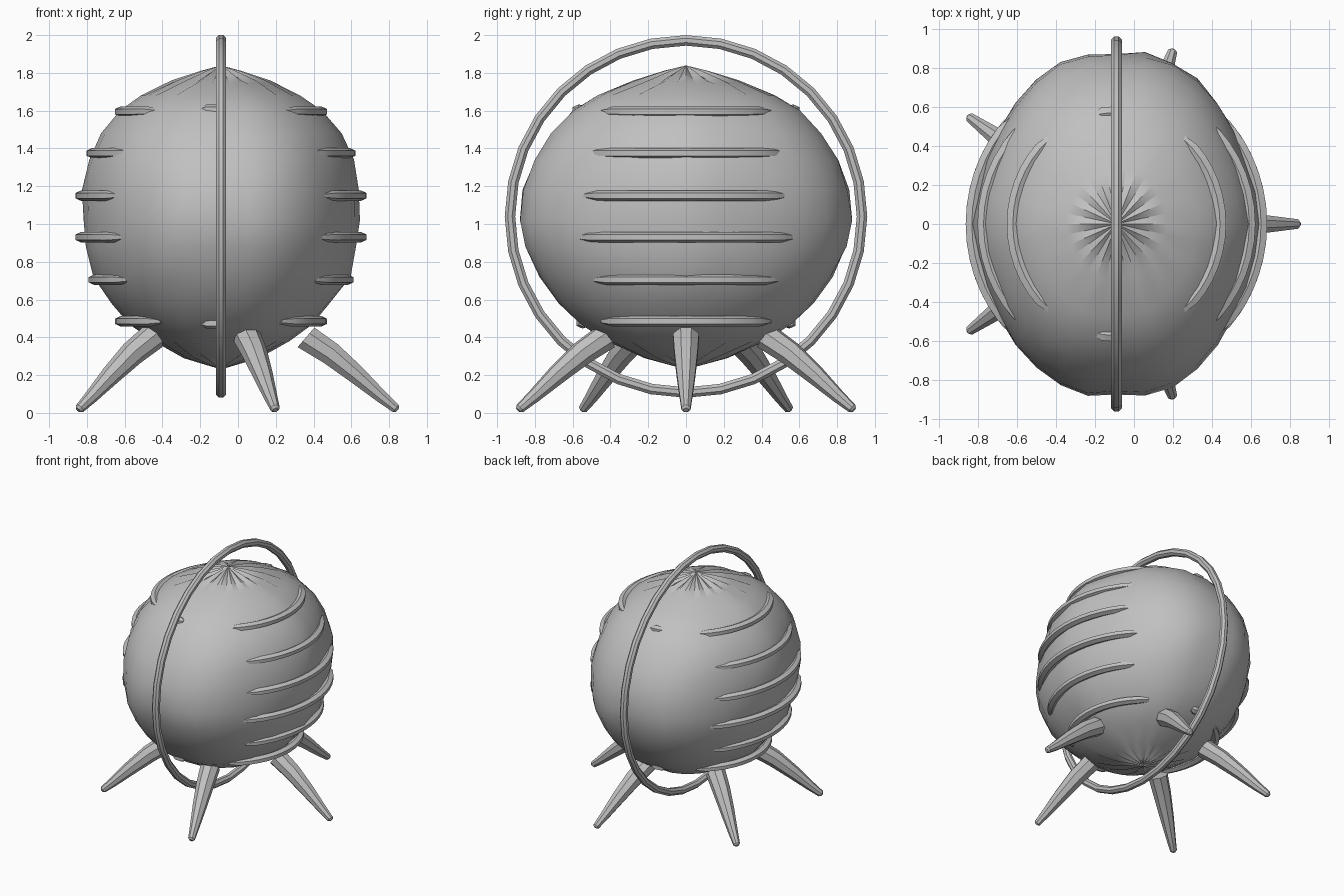
import bpy, bmesh, math, random
from math import sin, cos, pi, radians
from mathutils import Vector

random.seed(4)
if "Cube" in bpy.data.objects:
    bpy.data.objects.remove(bpy.data.objects["Cube"])

CX = -0.09  # centre line of the body

grey = bpy.data.materials.new("plain grey")
grey.use_nodes = True
tone = (0.53, 0.53, 0.53, 1)
grey.diffuse_color = tone
grey.node_tree.nodes["Principled BSDF"].inputs["Base Color"].default_value = tone


def loft(name, rings, closed=False, caps=True, angle=30):
    """Skin a list of equal-length point rings into one object."""
    bm = bmesh.new()
    rows = [[bm.verts.new(p) for p in ring] for ring in rings]
    n = len(rows[0])
    pairs = list(zip(rows, rows[1:]))
    if closed:
        pairs.append((rows[-1], rows[0]))
    for a, b in pairs:
        for i in range(n):
            j = (i + 1) % n
            bm.faces.new((a[i], a[j], b[j], b[i]))
    if caps and not closed:
        bm.faces.new(rows[0])
        bm.faces.new(rows[-1])
    bmesh.ops.remove_doubles(bm, verts=bm.verts, dist=0.0005)
    bmesh.ops.recalc_face_normals(bm, faces=bm.faces)
    mesh = bpy.data.meshes.new(name)
    bm.to_mesh(mesh)
    bm.free()
    ob = bpy.data.objects.new(name, mesh)
    bpy.context.collection.objects.link(ob)
    mesh.materials.append(grey)
    bpy.ops.object.select_all(action='DESELECT')
    ob.select_set(True)
    bpy.context.view_layer.objects.active = ob
    bpy.ops.object.shade_smooth_by_angle(angle=radians(angle))
    return ob


def section(centre, out, up, w, h, sides):
    """Polygon cross-section spanned by two directions."""
    return [centre + out * w * cos(2 * pi * (k + .5) / sides)
            + up * h * sin(2 * pi * (k + .5) / sides) for k in range(sides)]


# Body: stacked ellipses (height, x radius, y radius), pleated near the poles,
# with full front and back lobes and slightly sunken shoulders beside them
profile = [(0.23, .0, .0), (0.30, .20, .22), (0.38, .36, .42), (0.47, .49, .56),
           (0.58, .58, .67), (0.72, .68, .77), (0.88, .715, .85), (1.02, .73, .875),
           (1.18, .73, .86), (1.34, .70, .80), (1.48, .64, .71), (1.60, .535, .60),
           (1.68, .42, .47), (1.75, .26, .28), (1.80, .11, .12), (1.84, .0, .0)]
SEG = 32
rings = []
for z, rx, ry in profile:
    ring = []
    for i in range(SEG):
        t = 2 * pi * i / SEG
        fold = math.atan2(abs(sin(t)), abs(cos(t)))  # angle away from the flank
        scale = 1 - .025 * sin(4 * fold) + random.uniform(-.01, .01)
        pleat = 0.01 * (-1) ** i if 0 < rx < .3 else 0
        ring.append(Vector((CX + rx * cos(t) * scale, ry * sin(t) * scale,
                            z + (pleat if z > 1 else -pleat))))
    rings.append(ring)
loft("body", rings, caps=False, angle=40)

# Large upright hoop around the body
hoop = []
for i in range(32):
    t = 2 * pi * i / 32
    out = Vector((0, cos(t), sin(t)))
    hoop.append(section(Vector((CX, 0, 1.04)) + out * .932, out, Vector((1, 0, 0)),
                        .03, .03, 8))
loft("hoop", hoop, closed=True)


# Horizontal ribs on both flanks
def rib(name, z, a, b, mid, half, steps=14):
    path = []
    for i in range(steps + 1):
        s = 2 * i / steps - 1
        t = mid + half * s
        out = Vector((cos(t) / a, sin(t) / b, 0)).normalized()
        taper = 1 if abs(s) < .85 else 1 - .45 * (abs(s) - .85) / .15
        centre = Vector((CX + (a - .03) * cos(t), (b - .03) * sin(t), z))
        path.append(section(centre, out, Vector((0, 0, 1)), .036 * taper, .028 * taper, 6))
    loft(name, path)


# (height, x radius, y radius, half sweep in degrees)
ribs = [(0.485, .56, .57, 54), (0.705, .70, .73, 43), (0.93, .77, .80, 48),
        (1.15, .77, .80, 44), (1.375, .71, .72, 49), (1.595, .56, .60, 50)]
for n, (z, a, b, sweep) in enumerate(ribs, 1):
    for side, mid in (("left", 0), ("right", pi)):
        rib(f"{side}_rib_{n}", z, a, b, mid, radians(sweep))

# Short rib stubs barely breaking the surface at the front and back
for z, reach, tag in ((0.475, .58, "lower"), (1.605, .6, "upper")):
    for side, mid in (("back", pi / 2 + .1), ("front", -pi / 2 - .1)):
        rib(f"{side}_{tag}_stub", z, .54, reach, mid, .1, 4)

# Five tapered, slightly bowed legs
for k in range(5):
    t = 2 * pi * k / 5
    d = Vector((cos(t), sin(t), 0))
    side = Vector((-sin(t), cos(t), 0))
    up = d * .65 + Vector((0, 0, .76))
    path = []
    for r, z, w in ((.45, .40, .074), (.58, .315, .067), (.72, .20, .053),
                    (.85, .085, .036), (.925, .023, .026), (.935, .015, .014)):
        path.append(section(Vector((CX, 0, z)) + d * r, side, up, w, w, 8))
    loft(f"leg_{k + 1}", path)
